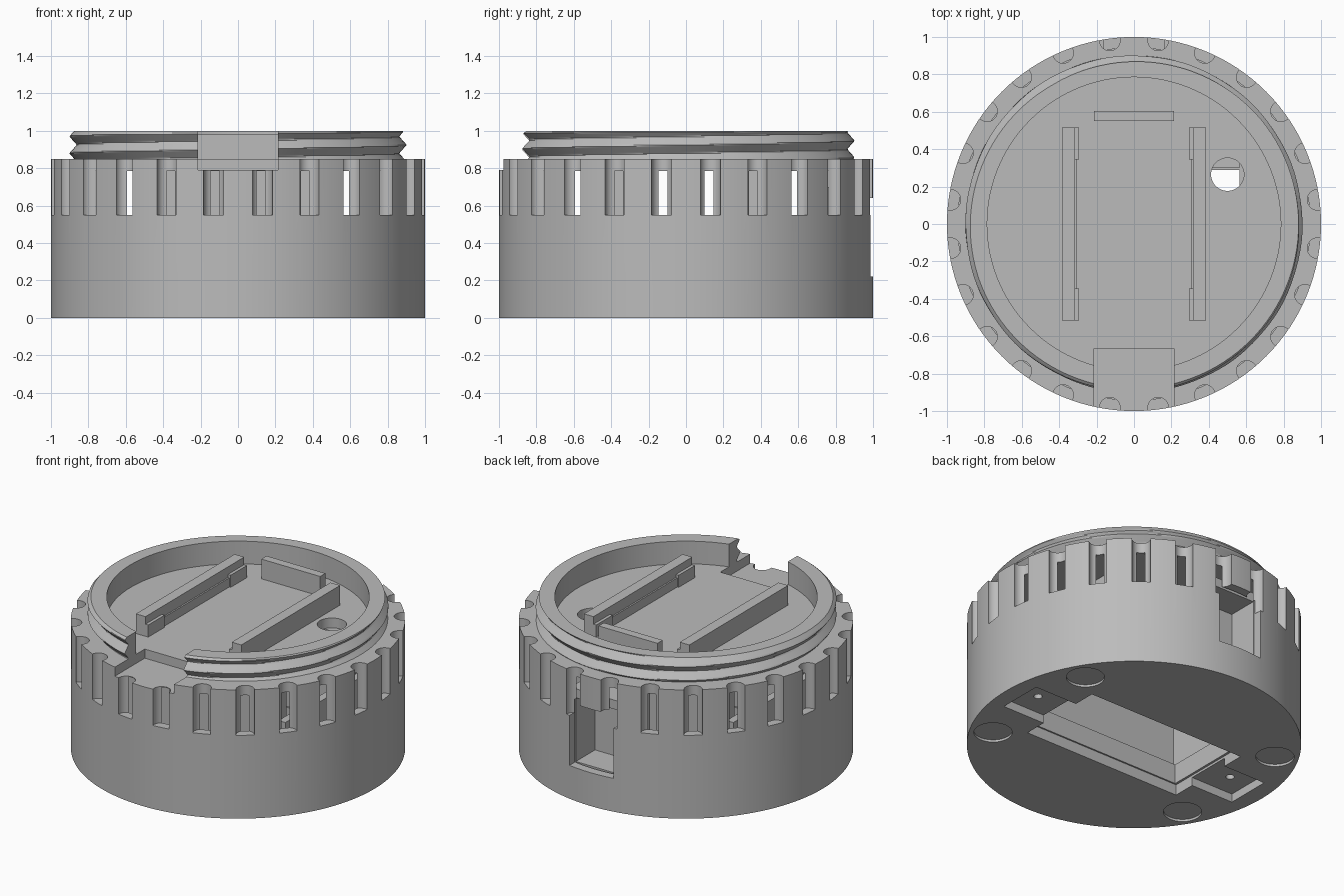
import bpy, bmesh, math
from mathutils import Matrix, Vector

cube = bpy.data.objects.get("Cube")
if cube:
    bpy.data.objects.remove(cube, do_unlink=True)

grey = bpy.data.materials.new("plain grey")
grey.use_nodes = True
grey.diffuse_color = (0.5, 0.5, 0.5, 1)
grey.node_tree.nodes["Principled BSDF"].inputs["Base Color"].default_value = (0.5, 0.5, 0.5, 1)


def add_box(bm, x, y, z):
    size = [b - a for a, b in (x, y, z)]
    mid = [(a + b) / 2 for a, b in (x, y, z)]
    bmesh.ops.create_cube(bm, size=1, matrix=Matrix.Translation(mid) @ Matrix.Diagonal((*size, 1)))


def add_cylinder(bm, x, y, r, z, sides=32):
    bmesh.ops.create_cone(bm, cap_ends=True, segments=sides, radius1=r, radius2=r,
                          depth=z[1] - z[0], matrix=Matrix.Translation((x, y, sum(z) / 2)))


def finish(bm, name):
    bmesh.ops.recalc_face_normals(bm, faces=bm.faces)
    mesh = bpy.data.meshes.new(name)
    bm.to_mesh(mesh)
    bm.free()
    mesh.materials.append(grey)
    ob = bpy.data.objects.new(name, mesh)
    bpy.context.collection.objects.link(ob)
    return ob


def boxes(name, *specs):
    bm = bmesh.new()
    for s in specs:
        add_box(bm, *s)
    return finish(bm, name)


def cylinders(name, *specs):
    bm = bmesh.new()
    for s in specs:
        add_cylinder(bm, *s)
    return finish(bm, name)


def activate(ob):
    bpy.ops.object.select_all(action='DESELECT')
    ob.select_set(True)
    bpy.context.view_layer.objects.active = ob


def cut(ob, *cutters):
    activate(ob)
    for c in cutters:
        c.hide_render = True
        m = ob.modifiers.new("cut", 'BOOLEAN')
        m.operation, m.solver, m.object = 'DIFFERENCE', 'EXACT', c
        bpy.ops.object.modifier_apply(modifier=m.name)


def smooth(ob):
    activate(ob)
    bpy.ops.object.shade_smooth_by_angle(angle=math.radians(30))


SIGNS = (-1, 1)
FLOOR, DECK = 0.2, 0.85

# Cutters
grips = []
for i in range(24):
    a = math.radians(7.5 + 15 * i)
    grips.append((0.99 * math.cos(a), 0.99 * math.sin(a), 0.055, (0.55, 1.0), 24))
grip_cut = cylinders("grip_cutter", *grips)
cavity_cut = cylinders("cavity_cutter", (0, 0, 0.942, (FLOOR, 0.785), 128))
gap_cut = boxes("gap_cutter", ((-0.215, 0.215), (-1.2, -0.665), (0.79, 1.2)))
port_cut = boxes("port_cutter", ((-0.16, 0.16), (0.72, 1.2), (0.22, 0.64)))
hatch_cut = boxes("hatch_cutter", ((-0.58, 0.58), (-0.3, 0.3), (-0.1, 0.07)))
opening_cut = boxes("opening_cutter", ((-0.565, 0.565), (-0.29, 0.29), (-0.1, 0.4)))
tab_cut = boxes("tab_cutter", ((-0.89, 0.89), (-0.15, 0.15), (-0.1, 0.055)))
screw_cut = cylinders("screw_cutter", *[(s * 0.75, 0, 0.026, (-0.1, 0.16), 20) for s in SIGNS])
foot_cut = cylinders("foot_cutter", *[(s * 0.74, t * 0.43, 0.115, (-0.1, 0.015), 40)
                                      for s in SIGNS for t in SIGNS])
hole_cut = cylinders("cable_hole_cutter", (0.5, 0.265, 0.088, (0.7, 0.9), 40))

# Main drum
body = cylinders("drum_body", (0, 0, 1, (0, DECK), 128))
cut(body, cavity_cut, grip_cut, gap_cut, port_cut, hatch_cut, opening_cut,
    tab_cut, screw_cut, foot_cut, hole_cut)
smooth(body)

# Threaded collar: one helical profile per column, joined into a closed ring
PITCH, ROWS, COLS = 0.09, 25, 120
bm = bmesh.new()
rings = []
for c in range(COLS):
    turn = c / COLS
    profile = [(0.785, DECK - 0.002)]
    for r in range(ROWS):
        z = DECK - 0.002 + 0.152 * r / (ROWS - 1)
        phase = ((z - 0.925) / PITCH - turn) % 1
        ridge = abs(phase - 0.5) * 2
        profile.append((min(0.862 + 0.04 * ridge, 0.88 + (1 - z) * 1.2), z))
    profile.append((0.785, 1.0))
    spin = Matrix.Rotation(turn * math.tau, 3, 'Z')
    rings.append([bm.verts.new(spin @ Vector((p, 0, z))) for p, z in profile])
for c in range(COLS):
    a, b = rings[c], rings[(c + 1) % COLS]
    for i in range(len(a)):
        j = (i + 1) % len(a)
        bm.faces.new((a[i], b[i], b[j], a[j]))
collar = finish(bm, "threaded_collar")
cut(collar, gap_cut)
smooth(collar)

# Slide rails on the deck, with a low ledge between two end stops
for s, side in zip(SIGNS, ("right", "left")):
    def span(a, b):
        return tuple(sorted((s * a, s * b)))
    parts = [(span(0.315, 0.385), (-0.515, 0.515), (DECK, 0.98)),
             (span(0.305, 0.315), (-0.345, 0.345), (DECK, 0.91))]
    for t in SIGNS:
        parts.append((span(0.295, 0.315), tuple(sorted((t * 0.345, t * 0.515))), (DECK, 0.93)))
    boxes(side + "_rail", *parts)

# Rear stop plate
boxes("rear_stop", ((-0.215, 0.215), (0.55, 0.605), (DECK, 0.98)))

# Battery compartment walls inside the drum
for t, side in zip(SIGNS, ("front", "back")):
    boxes(side + "_battery_wall", ((-0.565, 0.565), tuple(sorted((t * 0.3, t * 0.42))), (FLOOR, 0.785)))
for s, side in zip(SIGNS, ("right", "left")):
    boxes(side + "_battery_wall", (tuple(sorted((s * 0.59, s * 0.64))), (-0.42, 0.42), (FLOOR, 0.5)))

# Pocket behind the rear port
pocket = boxes("port_pocket", ((-0.2, 0.2), (0.66, 0.92), (FLOOR, 0.7)))
cut(pocket, port_cut)

for c in (grip_cut, cavity_cut, gap_cut, port_cut, hatch_cut, opening_cut,
          tab_cut, screw_cut, foot_cut, hole_cut):
    bpy.data.objects.remove(c, do_unlink=True)
